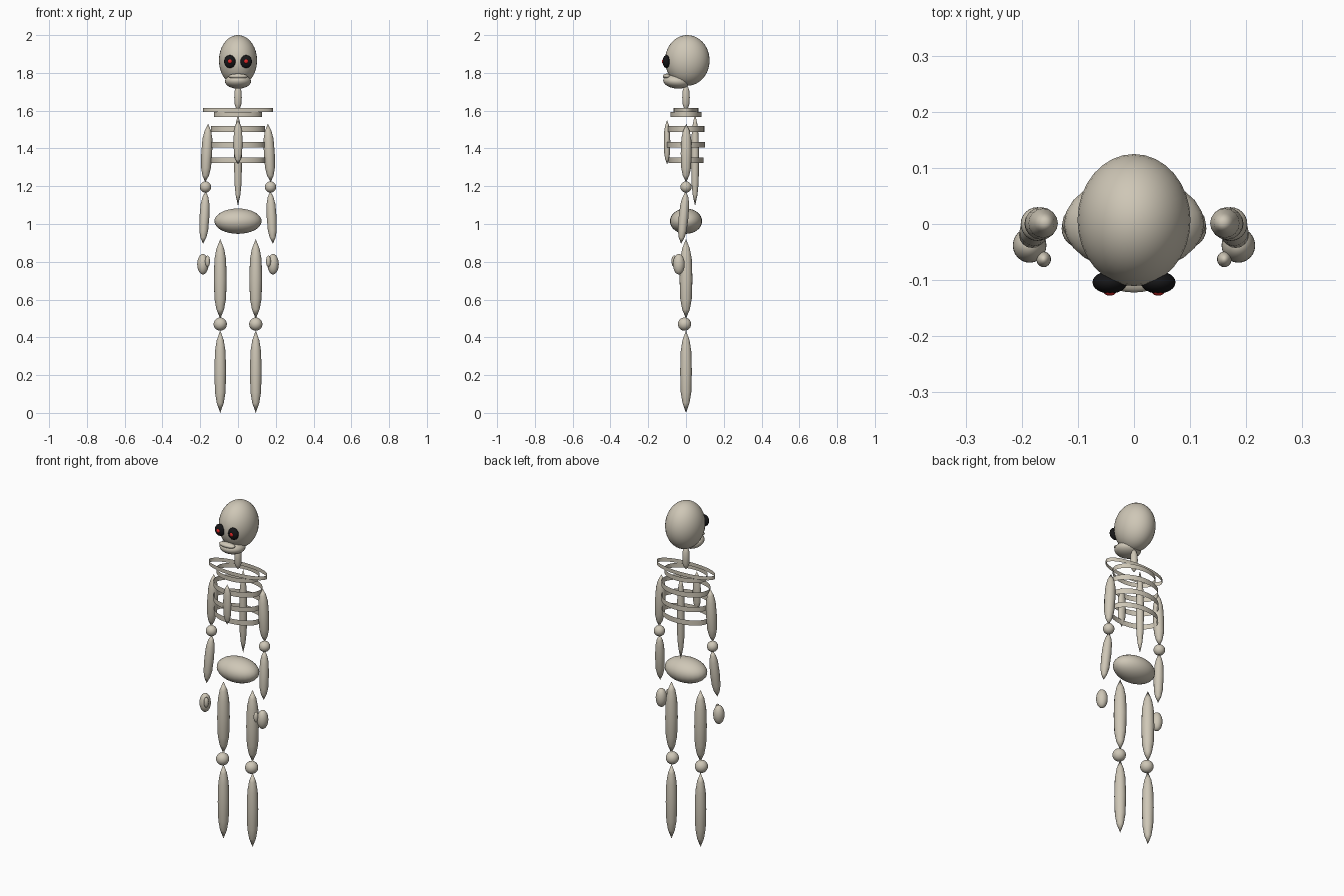
import bpy, bmesh, math
from mathutils import Vector, Matrix

if "Cube" in bpy.data.objects:
    bpy.data.objects.remove(bpy.data.objects["Cube"])


def material(name, rgb):
    m = bpy.data.materials.new(name)
    m.diffuse_color = (*rgb, 1)
    m.use_nodes = True
    m.node_tree.nodes["Principled BSDF"].inputs["Base Color"].default_value = m.diffuse_color
    return m


BONE = material("bone", (0.62, 0.57, 0.47))
BLACK = material("socket_black", (0.008, 0.008, 0.009))
RED = material("pupil_red", (0.75, 0.02, 0.02))


def finish(name, bm, mat):
    bmesh.ops.recalc_face_normals(bm, faces=bm.faces)
    for f in bm.faces:
        f.smooth = True
    me = bpy.data.meshes.new(name)
    bm.to_mesh(me)
    bm.free()
    me.materials.append(mat)
    ob = bpy.data.objects.new(name, me)
    bpy.context.collection.objects.link(ob)
    return ob


def ball(name, loc, radii, mat=BONE, tilt=0.0, seg=24):
    """Ellipsoid, tilted about x."""
    bm = bmesh.new()
    bmesh.ops.create_uvsphere(bm, u_segments=seg, v_segments=seg * 2 // 3, radius=1)
    m = (Matrix.Translation(loc) @ Matrix.Rotation(tilt, 4, 'X')
         @ Matrix.Diagonal((*radii, 1)))
    bmesh.ops.transform(bm, matrix=m, verts=bm.verts)
    return finish(name, bm, mat)


SPINDLE = [(0.12, 0.6), (0.25, 0.9), (0.5, 1.0), (0.75, 0.9), (0.88, 0.6)]


def spindle(name, top, bottom, rx, ry=None, sides=16):
    """Pointed bone swept between two points."""
    top, bottom = Vector(top), Vector(bottom)
    ry = ry or rx
    bm = bmesh.new()
    rings = []
    for t, r in SPINDLE:
        c = top.lerp(bottom, t)
        rings.append([bm.verts.new(c + Vector((rx * r * math.cos(a), ry * r * math.sin(a), 0)))
                      for a in (2 * math.pi * i / sides for i in range(sides))])
    tip, tail = bm.verts.new(top), bm.verts.new(bottom)
    for i in range(sides):
        j = (i + 1) % sides
        bm.faces.new((tip, rings[0][i], rings[0][j]))
        bm.faces.new((tail, rings[-1][j], rings[-1][i]))
        for a, b in zip(rings, rings[1:]):
            bm.faces.new((a[i], b[i], b[j], a[j]))
    return finish(name, bm, BONE)


def band(name, z, height, rx, ry, sides=40):
    """Open elliptical hoop without thickness."""
    bm = bmesh.new()
    rows = [[bm.verts.new((rx * math.cos(a), ry * math.sin(a), z + s * height / 2))
             for a in (2 * math.pi * i / sides for i in range(sides))] for s in (-1, 1)]
    for i in range(sides):
        j = (i + 1) % sides
        bm.faces.new((rows[0][i], rows[0][j], rows[1][j], rows[1][i]))
    return finish(name, bm, BONE)


# Head
ball("skull", (0, 0.007, 1.866), (0.101, 0.118, 0.134), seg=32)
ball("jaw", (0, -0.05, 1.755), (0.069, 0.071, 0.038), tilt=-0.1)
ball("teeth", (0, -0.1, 1.782), (0.05, 0.022, 0.014))

# Trunk
spindle("neck", (0, 0, 1.74), (0, 0, 1.6), 0.02)
spindle("spine", (0, 0.048, 1.585), (0, 0.048, 1.095), 0.021)
spindle("sternum", (0, -0.1, 1.55), (0, -0.1, 1.315), 0.024, 0.017)
ball("pelvis", (0, 0, 1.015), (0.125, 0.085, 0.067))

# Collar and ribs
band("collar", 1.603, 0.022, 0.184, 0.066)
band("upper_rib", 1.579, 0.026, 0.127, 0.083)
for i, (z, ry) in enumerate([(1.503, 0.097), (1.419, 0.101), (1.338, 0.092)]):
    band(f"rib_{i + 1}", z, 0.03, 0.143, ry)

# Paired parts
for side, s in (("left", 1), ("right", -1)):
    ball(f"{side}_eye", (s * 0.043, -0.104, 1.86), (0.031, 0.02, 0.034), BLACK)
    ball(f"{side}_pupil", (s * 0.043, -0.119, 1.861), (0.012, 0.009, 0.012), RED, seg=15)

    spindle(f"{side}_upper_arm", (s * 0.158, 0.002, 1.53), (s * 0.173, 0, 1.22), 0.029)
    ball(f"{side}_elbow", (s * 0.172, 0, 1.196), (0.03, 0.03, 0.03))
    spindle(f"{side}_forearm", (s * 0.171, 0, 1.175), (s * 0.185, -0.026, 0.895), 0.026)
    ball(f"{side}_hand", (s * 0.186, -0.038, 0.787), (0.03, 0.031, 0.054))
    ball(f"{side}_thumb", (s * 0.161, -0.063, 0.803), (0.013, 0.014, 0.03), seg=18)

    spindle(f"{side}_thigh", (s * 0.094, 0, 0.92), (s * 0.094, 0, 0.498), 0.034)
    ball(f"{side}_knee", (s * 0.094, -0.008, 0.47), (0.035, 0.035, 0.035))
    spindle(f"{side}_shin", (s * 0.094, 0, 0.437), (s * 0.094, 0, 0.0), 0.031)
